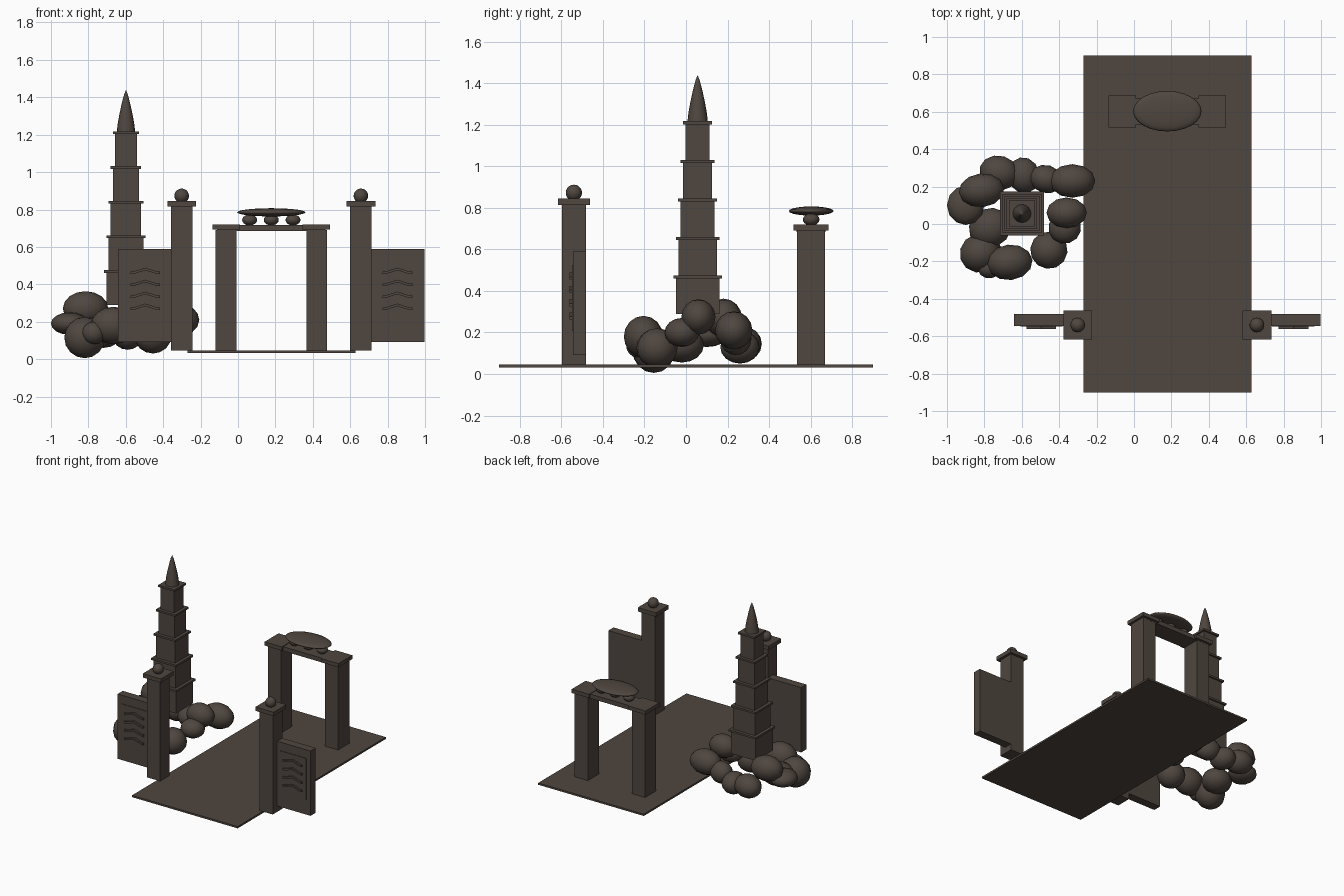
import bpy, bmesh, math
from mathutils import Matrix, Vector, Euler

if "Cube" in bpy.data.objects:
    bpy.data.objects.remove(bpy.data.objects["Cube"])

stone = bpy.data.materials.new("dark brown stone")
stone.diffuse_color = (0.078, 0.061, 0.050, 1)
stone.use_nodes = True
stone.node_tree.nodes["Principled BSDF"].inputs["Base Color"].default_value = stone.diffuse_color

AXIS = 0.178          # centre line of path, gate and arch
PATH_TOP = 0.046


def finish(name, bm, smooth=False):
    bmesh.ops.recalc_face_normals(bm, faces=bm.faces)
    for f in bm.faces:
        f.smooth = smooth
    me = bpy.data.meshes.new(name)
    bm.to_mesh(me)
    bm.free()
    me.materials.append(stone)
    ob = bpy.data.objects.new(name, me)
    bpy.context.collection.objects.link(ob)
    return ob


def box(name, x0, x1, y0, y1, z0, z1):
    bm = bmesh.new()
    m = Matrix.Translation(((x0 + x1) / 2, (y0 + y1) / 2, (z0 + z1) / 2)) \
        @ Matrix.Diagonal((abs(x1 - x0), y1 - y0, z1 - z0, 1))
    bmesh.ops.create_cube(bm, size=1, matrix=m)
    return finish(name, bm)


def ball(name, loc, radii, rot=(0, 0, 0), seg=16, rings=10):
    bm = bmesh.new()
    m = Matrix.Translation(loc) @ Euler(rot).to_matrix().to_4x4() \
        @ Matrix.Diagonal((*radii, 1))
    bmesh.ops.create_uvsphere(bm, u_segments=seg, v_segments=rings, radius=1, matrix=m)
    return finish(name, bm, True)


def square(name, cx, cy, half, z0, z1):
    return box(name, cx - half, cx + half, cy - half, cy + half, z0, z1)


def chevron(name, cx, z, y0, y1):
    # shallow bent bar, extruded towards the front
    pts = [(-0.08, -0.014), (-0.065, -0.014), (0, 0.007), (0.065, -0.014), (0.08, -0.014)]
    outline = [(x, h + 0.007) for x, h in pts] + [(x, h - 0.007) for x, h in reversed(pts)]
    bm = bmesh.new()
    face = bm.faces.new([bm.verts.new((cx + x, y1, z + h)) for x, h in outline])
    ext = bmesh.ops.extrude_face_region(bm, geom=[face])
    moved = [v for v in ext["geom"] if isinstance(v, bmesh.types.BMVert)]
    bmesh.ops.translate(bm, verts=moved, vec=Vector((0, y0 - y1, 0)))
    return finish(name, bm)


# Path slab
box("path_slab", AXIS - 0.449, AXIS + 0.449, -0.9, 0.9, 0.032, PATH_TOP)

# Front gate pillars with wing walls, and rear arch legs, mirrored about the path
for side, s in (("left", -1), ("right", 1)):
    px = AXIS + s * 0.479
    box(f"{side}_gate_pillar", px - 0.057, px + 0.057, -0.597, -0.482, PATH_TOP, 0.815)
    square(f"{side}_gate_cap", px, -0.54, 0.077, 0.815, 0.845)
    ball(f"{side}_gate_ball", (px, -0.54, 0.873), (0.039,) * 3)
    box(f"{side}_wing_wall", *sorted((AXIS + s * 0.53, AXIS + s * 0.82)),
        -0.545, -0.482, 0.092, 0.59)
    box(f"{side}_wall_panel", *sorted((AXIS + s * 0.56, AXIS + s * 0.786)),
        -0.549, -0.543, 0.207, 0.525)
    for i in range(4):
        chevron(f"{side}_chevron_{i + 1}", AXIS + s * 0.674, 0.475 - i * 0.064, -0.561, -0.545)

    box(f"{side}_arch_leg", *sorted((AXIS + s * 0.187, AXIS + s * 0.299)),
        0.535, 0.67, PATH_TOP, 0.69)
    box(f"{side}_arch_cap", *sorted((AXIS + s * 0.167, AXIS + s * 0.314)),
        0.517, 0.686, 0.692, 0.721)

# Arch beam, its three supports and the oval top
box("arch_beam", AXIS - 0.29, AXIS + 0.29, 0.532, 0.671, 0.684, 0.717)
for i in (-1, 0, 1):
    ball(f"arch_support_{i + 2}", (AXIS + i * 0.116, 0.603, 0.744), (0.04, 0.04, 0.029))
ball("arch_oval_top", (AXIS, 0.603, 0.785), (0.183, 0.108, 0.022), seg=24)

# Stepped tower
TX, TY = -0.599, 0.056
for i in range(5):
    half = 0.105 - i * 0.0118
    z0 = 0.29 + i * 0.1855
    square(f"tower_tier_{i + 1}", TX, TY, half, z0, z0 + 0.178)
    square(f"tower_ledge_{i + 1}", TX, TY, half + 0.012, z0 + 0.171, z0 + 0.1855)

# Pointed spire, lathed profile
profile = [(0.049, 1.217), (0.044, 1.26), (0.035, 1.31), (0.023, 1.365), (0.010, 1.415)]
bm = bmesh.new()
N = 16
rings = [[bm.verts.new((TX + r * math.cos(k * math.tau / N),
                        TY + r * math.sin(k * math.tau / N), z)) for k in range(N)]
         for r, z in profile]
tip = bm.verts.new((TX, TY, 1.44))
for k in range(N):
    j = (k + 1) % N
    for a, b in zip(rings, rings[1:]):
        bm.faces.new((a[k], a[j], b[j], b[k]))
    bm.faces.new((rings[-1][k], rings[-1][j], tip))
base = bm.faces.new(list(reversed(rings[0])))
spire = finish("tower_spire", bm, True)
spire.data.polygons[len(spire.data.polygons) - 1].use_smooth = False

# Ring of boulders: x, y, z, rx, ry, rz, turn
boulders = [
    (-0.72, 0.275, 0.145, 0.108, 0.09, 0.085, -0.3),
    (-0.59, 0.26, 0.13, 0.085, 0.097, 0.08, 0.2),
    (-0.47, 0.24, 0.17, 0.09, 0.075, 0.08, -0.3),
    (-0.33, 0.23, 0.21, 0.123, 0.09, 0.092, 0.0),
    (-0.36, 0.06, 0.275, 0.108, 0.082, 0.085, 0.0),
    (-0.37, -0.02, 0.20, 0.088, 0.085, 0.07, 0.3),
    (-0.455, -0.14, 0.125, 0.10, 0.10, 0.095, 0.4),
    (-0.665, -0.205, 0.18, 0.123, 0.095, 0.10, 0.1),
    (-0.82, -0.155, 0.115, 0.113, 0.105, 0.11, 0.3),
    (-0.77, -0.02, 0.14, 0.115, 0.105, 0.085, 0.4),
    (-0.90, 0.10, 0.19, 0.10, 0.105, 0.06, 0.0),
    (-0.815, 0.18, 0.27, 0.122, 0.09, 0.093, 0.1),
    (-0.77, -0.235, 0.14, 0.065, 0.055, 0.06, 0.2),
]
for i, (x, y, z, rx, ry, rz, turn) in enumerate(boulders):
    ball(f"boulder_{i + 1}", (x, y, z), (rx, ry, rz), (0, 0, turn), seg=12, rings=8)
